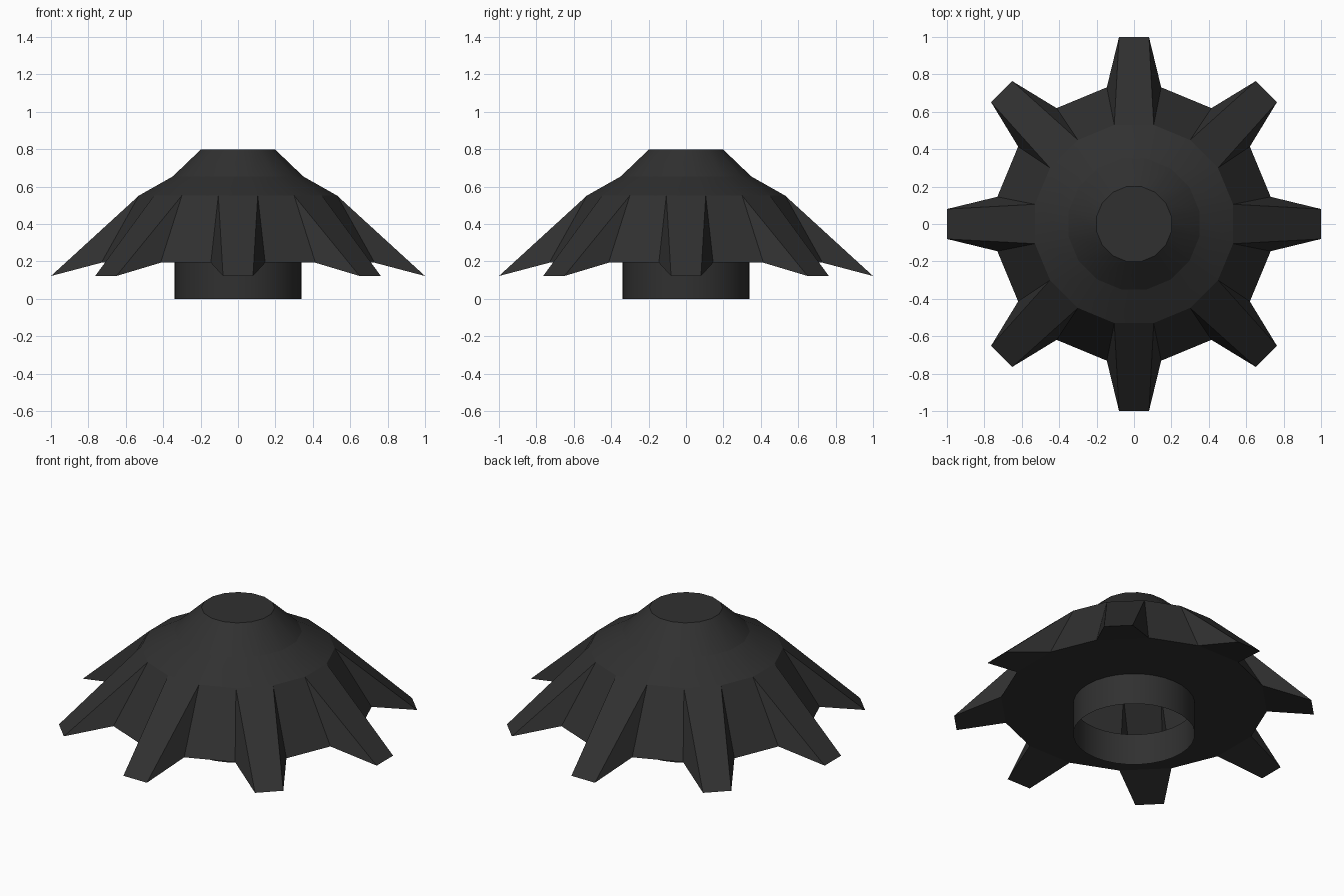
import bpy, bmesh, math
from mathutils import Vector

if "Cube" in bpy.data.objects:
    bpy.data.objects.remove(bpy.data.objects["Cube"])

SIDES = 16                      # two ring points per tooth, eight teeth
STEP = 2 * math.pi / SIDES

dark = bpy.data.materials.new("dark grey")
dark.diffuse_color = (0.03, 0.03, 0.03, 1)
dark.use_nodes = True
dark.node_tree.nodes["Principled BSDF"].inputs["Base Color"].default_value = dark.diffuse_color


def ring(bm, radius, z, n=SIDES):
    """Ring starting half a wide step before the +x axis."""
    return [bm.verts.new((radius * math.cos(-STEP / 2 + i * 2 * math.pi / n),
                          radius * math.sin(-STEP / 2 + i * 2 * math.pi / n), z))
            for i in range(n)]


def band(bm, low, high, smooth):
    n = len(low)
    for i in range(n):
        j = (i + 1) % n
        bm.faces.new((low[i], low[j], high[j], high[i])).smooth = smooth


def finish(bm, name):
    mesh = bpy.data.meshes.new(name)
    bm.to_mesh(mesh)
    bm.free()
    mesh.materials.append(dark)
    obj = bpy.data.objects.new(name, mesh)
    bpy.context.collection.objects.link(obj)
    return obj


# Toothed hood: flat cap, two sloping bands, skirt with eight teeth
bm = bmesh.new()
cap = ring(bm, 0.204, 0.797)
neck = ring(bm, 0.356, 0.654)
shoulder = ring(bm, 0.54, 0.552)
rim = ring(bm, 0.745, 0.193)
collar_seam = ring(bm, 0.34, 0.193, 2 * SIDES)
bm.faces.new(cap)
band(bm, neck, cap, True)
band(bm, shoulder, neck, True)
for i in range(SIDES):
    j = (i + 1) % SIDES
    # underside between the rim and the collar
    bm.faces.new((rim[j], rim[i], collar_seam[2 * i], collar_seam[2 * i + 1],
                  collar_seam[(2 * i + 2) % (2 * SIDES)]))
    if i % 2:
        # valley between two teeth
        bm.faces.new((rim[i], rim[j], shoulder[j], shoulder[i]))
        continue
    # tooth: sloping top, two triangular flanks and underside
    a = i * STEP
    out = Vector((math.cos(a), math.sin(a), 0))
    side = Vector((-math.sin(a), math.cos(a), 0))
    up = Vector((0, 0, 0.122))
    t0 = bm.verts.new(out - side * 0.08 + up)
    t1 = bm.verts.new(out + side * 0.08 + up)
    bm.faces.new((t0, t1, shoulder[j], shoulder[i]))
    bm.faces.new((rim[i], t0, shoulder[i]))
    bm.faces.new((t1, rim[j], shoulder[j]))
    bm.faces.new((t1, t0, rim[i], rim[j]))
# keep the band borders crisp
for loop in (cap, neck, shoulder):
    for i in range(SIDES):
        e = bm.edges.get((loop[i], loop[(i + 1) % SIDES]))
        if e:
            e.smooth = False
finish(bm, "toothed_hood")

# Open collar below the hood
bm = bmesh.new()
band(bm, ring(bm, 0.34, 0, 2 * SIDES), ring(bm, 0.34, 0.193, 2 * SIDES), True)
finish(bm, "collar")
